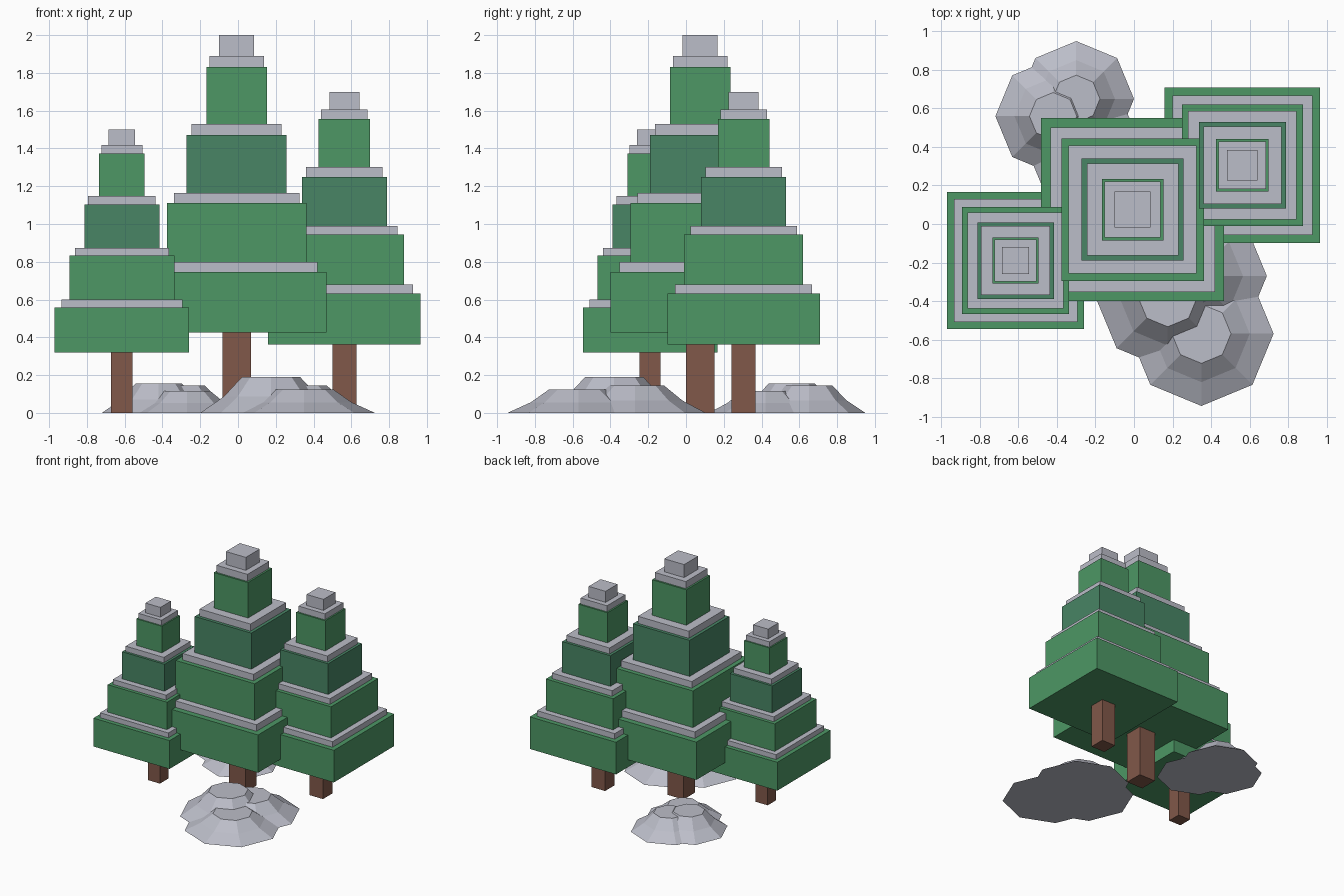
import bpy
import bmesh
from math import cos, sin, pi

cube = bpy.data.objects.get("Cube")
if cube:
    bpy.data.objects.remove(cube, do_unlink=True)


def material(name, r, g, b):
    mat = bpy.data.materials.new(name)
    mat.use_nodes = True
    mat.diffuse_color = (r, g, b, 1)
    for node in mat.node_tree.nodes:
        if node.type == 'BSDF_PRINCIPLED':
            node.inputs["Base Color"].default_value = (r, g, b, 1)
            node.inputs["Roughness"].default_value = 0.9
    return mat


GREEN = material("leaf green", 0.075, 0.31, 0.13)
TEAL = material("dark leaf green", 0.065, 0.235, 0.13)
PALE = material("pale grey", 0.50, 0.51, 0.58)
BROWN = material("bark brown", 0.22, 0.098, 0.067)


def finish(bm, name, mat):
    bmesh.ops.recalc_face_normals(bm, faces=bm.faces)
    mesh = bpy.data.meshes.new(name)
    bm.to_mesh(mesh)
    bm.free()
    mesh.materials.append(mat)
    obj = bpy.data.objects.new(name, mesh)
    bpy.context.collection.objects.link(obj)


def block(name, mat, x, y, half, z0, z1):
    bm = bmesh.new()
    bmesh.ops.create_cube(bm, size=1)
    for v in bm.verts:
        v.co = (x + v.co.x * 2 * half, y + v.co.y * 2 * half,
                z0 + (v.co.z + 0.5) * (z1 - z0))
    finish(bm, name, mat)


# Stacked layers of a full-size tree: name, colour, half width, top height
LAYERS = [
    ("trunk", BROWN, 0.075, 0.425),
    ("bottom_branches", GREEN, 0.475, 0.745),
    ("bottom_snow", PALE, 0.427, 0.80),
    ("lower_branches", GREEN, 0.37, 1.11),
    ("lower_snow", PALE, 0.332, 1.165),
    ("upper_branches", TEAL, 0.265, 1.47),
    ("upper_snow", PALE, 0.238, 1.53),
    ("top_branches", GREEN, 0.16, 1.83),
    ("top_snow", PALE, 0.145, 1.89),
    ("snow_tip", PALE, 0.093, 2.0),
]


def tree(label, x, y, scale):
    z = 0
    for name, mat, half, top in LAYERS:
        block(f"{label}_{name}", mat, x, y, half * scale, z * scale, top * scale)
        z = top


# Faceted mound: eight sides, shallow skirt, steeper shoulder, flat top
def mound(name, x, y, radius, height):
    bm = bmesh.new()
    rings = []
    for r, h in ((1, 0), (0.67, 0.45), (0.41, 1)):
        rings.append([bm.verts.new((x + radius * r * cos(i * pi / 4),
                                    y + radius * r * sin(i * pi / 4),
                                    height * h)) for i in range(8)])
    for low, high in zip(rings, rings[1:]):
        for i in range(8):
            j = (i + 1) % 8
            bm.faces.new((low[i], low[j], high[j], high[i]))
    bm.faces.new(rings[0][::-1])
    bm.faces.new(rings[-1])
    finish(bm, name, PALE)


tree("middle_tree", -0.007, 0.075, 1)
tree("right_tree", -0.615, -0.19, 0.75)
tree("left_tree", 0.563, 0.305, 0.85)

# Front and back clusters of mounds
mound("front_mound_low", 0.35, -0.57, 0.375, 0.125)
mound("front_mound_high", 0.175, -0.38, 0.375, 0.19)
mound("front_mound_side", 0.315, -0.27, 0.375, 0.145)
mound("back_mound_outer", -0.30, 0.65, 0.30, 0.146)
mound("back_mound_high", -0.42, 0.56, 0.30, 0.155)
mound("back_mound_inner", -0.27, 0.42, 0.30, 0.116)
